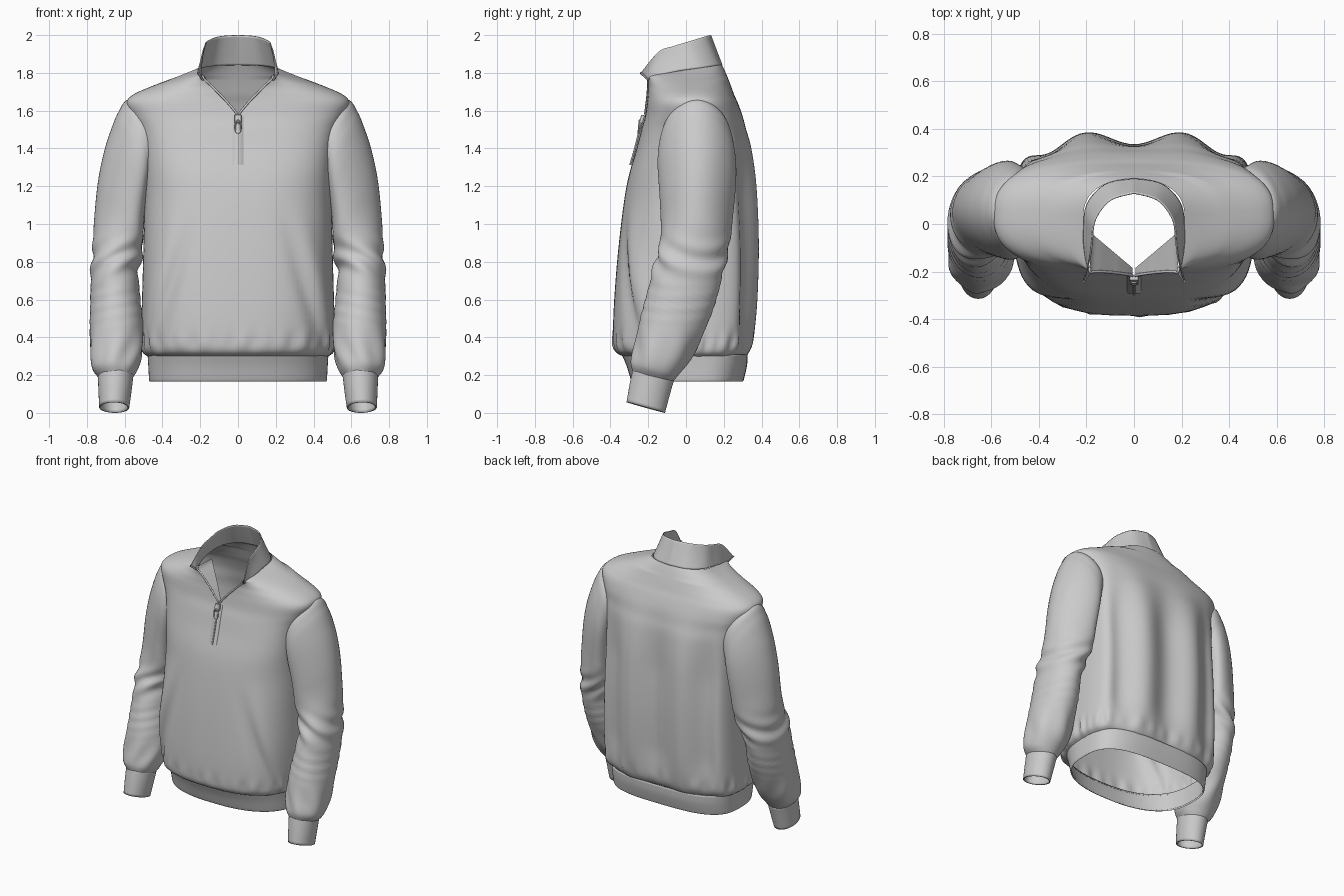
import bpy, bmesh, math
from mathutils import Vector

if "Cube" in bpy.data.objects:
    bpy.data.objects.remove(bpy.data.objects["Cube"])


def spline(rows, m):
    """Catmull-Rom resampling of a list of tuples, m steps per segment."""
    out = []
    for i in range(len(rows) - 1):
        p0, p1, p2, p3 = (rows[max(i - 1, 0)], rows[i], rows[i + 1], rows[min(i + 2, len(rows) - 1)])
        for k in range(m):
            t = k / m
            out.append(tuple(0.5 * (2 * b + (c - a) * t + (2 * a - 5 * b + 4 * c - d) * t * t
                                    + (3 * b - a - 3 * c + d) * t ** 3)
                             for a, b, c, d in zip(p0, p1, p2, p3)))
    return out + [tuple(rows[-1])]


def loft(name, rings, closed=True, thickness=0, mirror=False):
    bm = bmesh.new()
    vs = [[bm.verts.new(p) for p in r] for r in rings]
    n = len(rings[0])
    for a, b in zip(vs, vs[1:]):
        for j in range(n if closed else n - 1):
            k = (j + 1) % n
            bm.faces.new((a[j], a[k], b[k], b[j]))
    bmesh.ops.remove_doubles(bm, verts=bm.verts, dist=1e-4)
    bmesh.ops.recalc_face_normals(bm, faces=bm.faces)
    for f in bm.faces:
        f.smooth = True
    me = bpy.data.meshes.new(name)
    bm.to_mesh(me)
    bm.free()
    ob = bpy.data.objects.new(name, me)
    bpy.context.collection.objects.link(ob)
    if thickness:
        s = ob.modifiers.new("thickness", "SOLIDIFY")
        s.thickness, s.offset = thickness, 0
    if mirror:
        ob.modifiers.new("mirror", "MIRROR")


def tube(name, pts, radius, cyclic=False):
    cu = bpy.data.curves.new(name, "CURVE")
    cu.dimensions, cu.bevel_depth, cu.bevel_resolution = "3D", radius, 2
    sp = cu.splines.new("POLY")
    sp.points.add(len(pts) - 1)
    for q, p in zip(sp.points, pts):
        q.co = (*p, 1)
    sp.use_cyclic_u = cyclic
    ob = bpy.data.objects.new(name, cu)
    bpy.context.collection.objects.link(ob)


def box(name, loc, size, tilt=0, bevel=0.004):
    bpy.ops.mesh.primitive_cube_add(size=1, location=loc, rotation=(tilt, 0, 0))
    ob = bpy.context.object
    ob.name, ob.scale = name, size
    bpy.ops.object.transform_apply(location=False, rotation=False)
    b = ob.modifiers.new("bevel", "BEVEL")
    b.width, b.segments = bevel, 2


def step(a, b, v):
    t = min(max((v - a) / (b - a), 0), 1)
    return t * t * (3 - 2 * t)


YC = 0.04


def body_ring(row, n=144, folds=True):
    """Rounded-box outline, opened at the front by the gap half-width."""
    z, w, f, b, e, gap, tilt = row
    g = min(max(gap, 0) / w, 0.97)
    a0 = math.atan2(g, (1 - g ** e) ** (1 / e))
    ring = []
    for i in range(n + 1):
        a = a0 + (2 * math.pi - 2 * a0) * i / n
        s, c = math.sin(a), math.cos(a)
        q = min(e, 2.2) if c < 0 and z > 1.76 else e
        if c > 0:  # front is rounder than the back
            q -= 0.6 * step(1.45, 1.1, z)
        r = (abs(s) ** q + abs(c) ** q) ** (-1 / q)
        x = w * r * s
        y = YC - (YC - f) * r * c if c > 0 else YC - (b - YC) * r * c
        zz = z + tilt * y
        if folds:
            # long back folds
            k = step(1.65, 1.1, z) * (0.4 + 0.6 * step(0.3, 0.6, z)) * step(0.08, 0.25, y)
            turn = abs(x) / 0.4 + 3.9 * max(0, abs(x) - 0.2) ** 2
            y -= 0.027 * k * (1 + math.cos(2 * math.pi * turn))
            # diagonal front creases with fuller pockets beside them
            d = abs(x) - (0.45 - 0.3 * (z - 0.33))
            k = step(1.15, 0.6, z) * step(-0.05, -0.2, y)
            y += k * (0.022 * math.exp(-(d / .035) ** 2) - 0.03 * math.exp(-((d - .1) / .05) ** 2))
            # gathers above the waistband
            p = math.exp(-((z - 0.37) / 0.05) ** 2)
            m = 1 + 0.012 * p * (math.sin(31 * a) + 0.7 * math.sin(19 * a + 1))
            x, y = x * m, y * m
        ring.append((x, y, zz))
    return ring


# Torso: z, half width, front y, back y, squareness, neck gap, tilt
torso_rows = spline([
    (0.295, .470, -.320, .310, 3.1, 0, 0), (0.325, .505, -.372, .340, 3.2, 0, 0),
    (0.40, .512, -.386, .362, 3.3, 0, 0), (0.60, .508, -.380, .382, 3.4, 0, 0),
    (0.90, .500, -.355, .390, 3.4, 0, 0), (1.20, .495, -.315, .378, 3.3, 0, 0),
    (1.40, .505, -.262, .350, 3.2, 0, 0), (1.50, .53, -.237, .322, 3.0, 0, 0),
    (1.57, .563, -.217, .302, 2.9, 0, 0), (1.64, .590, -.207, .275, 2.7, .052, 0),
    (1.685, .555, -.203, .255, 2.5, .095, 0), (1.735, .440, -.205, .235, 2.4, .14, .02),
    (1.78, .310, -.220, .212, 2.8, .175, .08), (1.815, .212, -.245, .190, 4, .187, .15)], 6)
torso_rings = [body_ring(r) for r in torso_rows]
loft("torso", torso_rings, closed=False)

# Waistband
hem_rows = spline([(.17, .463, -.282, .298, 3.1, 0, 0), (.18, .466, -.288, .302, 3.1, 0, 0),
                   (.25, .470, -.310, .318, 3.1, 0, 0), (.31, .474, -.335, .322, 3.1, 0, 0)], 4)
loft("waistband", [body_ring(r, folds=False) for r in hem_rows], closed=False, thickness=.01)

# Stand collar, open and flared at the front (right half profiles, back to front)
collar_base = [(0, .190, 1.842), (.12, .166, 1.838), (.198, .08, 1.826), (.211, -.04, 1.81),
               (.206, -.13, 1.788), (.188, -.198, 1.765)]
collar_mid = [(0, .160, 1.92), (.11, .132, 1.915), (.18, .045, 1.90), (.19, -.06, 1.88),
              (.193, -.15, 1.85), (.199, -.218, 1.782)]
collar_top = [(0, .13, 2.0), (.10, .10, 1.992), (.162, .02, 1.967), (.176, -.07, 1.94),
              (.186, -.145, 1.912), (.212, -.238, 1.80)]
halves = [spline(p, 6) for p in (collar_base, collar_mid, collar_top)]
half_rings = list(zip(*[spline(c, 5) for c in zip(*halves)]))
collar_rings = [[(-x, y, z) for x, y, z in reversed(r[1:])] + list(r) for r in half_rings]
loft("collar", collar_rings, closed=False, thickness=.006)

# Sleeves: outer x, outer z, inner x, inner z, centre y, half depth, tilt
sleeve_rows = spline([
    (.47, 1.62, .41, 1.27, .055, .16, 0), (.58, 1.658, .475, 1.20, .055, .188, 0),
    (.632, 1.595, .485, 1.15, .055, .203, 0), (.672, 1.50, .49, 1.10, .058, .208, 0),
    (.710, 1.38, .495, 1.04, .06, .204, 0), (.742, 1.22, .50, .96, .058, .195, -.02),
    (.762, 1.02, .505, .87, .052, .185, -.07), (.768, .89, .517, .80, .035, .178, -.15),
    (.778, .76, .528, .73, .01, .178, -.23), (.782, .60, .515, .59, -.03, .174, -.28),
    (.785, .45, .502, .45, -.08, .163, -.3), (.785, .32, .505, .32, -.125, .145, -.3),
    (.772, .235, .53, .235, -.165, .125, -.28), (.738, .19, .557, .19, -.178, .104, -.28)], 8)


def sleeve_ring(row, n=56, folds=True):
    xo, zo, xi, zi, yc, ry, tilt = row
    ring = []
    for j in range(n):
        a = 2 * math.pi * j / n
        c, s = math.cos(a), math.sin(a)
        p = Vector(((xo + xi) / 2 + c * (xo - xi) / 2, yc + s * ry,
                    (zo + zi) / 2 + c * (zo - zi) / 2 + s * ry * tilt))
        if folds:
            # upper arm lies against the body at front and back
            p.x -= .055 * s * s * step(.75, 1.15, zo) * step(.46, .6, xo)
            # elbow folds, fine forearm ripples and cuff gathers
            d = .010 * math.sin((p.z + .10 * c + .05 * s) * 46) * math.exp(-((p.z - .81) / .09) ** 2)
            d += .0025 * math.sin((p.z + .03 * c) * 100) * math.exp(-((p.z - .58) / .09) ** 2)
            d += .006 * math.sin(6 * a + p.z * 14) * math.exp(-((p.z - .33) / .09) ** 2)
            p += d * Vector((c, s, 0))
        ring.append(p)
    return ring


loft("sleeves", [sleeve_ring(r) for r in sleeve_rows], mirror=True)
cuff_rows = spline([(.738, .205, .557, .205, -.172, .105, -.28), (.735, .12, .567, .12, -.193, .102, -.28),
                    (.731, .03, .58, .027, -.213, .098, -.28)], 4)
loft("cuffs", [sleeve_ring(r, folds=False) for r in cuff_rows], thickness=.008, mirror=True)

# Neck facing turned inward behind the opening, and zip edges along it
edge = [r[0] for r, row in zip(torso_rings, torso_rows) if row[5] > 0.002]
edge = [(abs(x), y, z) for x, y, z in edge]
loft("neck_facing", [[(x + (.95 * x - x) * t, y + (-.19 + .8 * x - y) * t, z) for t in (0, .33, .67, 1)]
                     for x, y, z in edge], closed=False, mirror=True)
edge = edge + [r[-1] for r in half_rings]
for side, sx in (("right", 1), ("left", -1)):
    tube("zip_edge_" + side, [(x * sx, y - .002, z) for x, y, z in edge], .006)

# Closed zip placket, following the chest
front = [r[0] for r in torso_rings if 1.3 < r[0][2] < 1.58]
loft("zip_placket", [[(x, y - d, z) for x, d in ((-.032, -.004), (-.028, .004), (-.006, .005), (0, .009),
                                              (.006, .005), (.028, .004), (.032, -.004))]
                     for _, y, z in front], closed=False)
tube("zip_teeth", [(0, y - .007, z) for _, y, z in front], .006)

# Slider and pull tab
box("zip_slider", (0, -.232, 1.555), (.036, .022, .045), -.25)
box("zip_pull_tab", (0, -.249, 1.505), (.024, .010, .05), -.2)
tube("zip_pull_ring", [(.017 * math.cos(t * math.pi / 8), -.25 + .003 * math.sin(t * math.pi / 8),
                        1.515 + .034 * math.sin(t * math.pi / 8)) for t in range(16)], .004, True)
